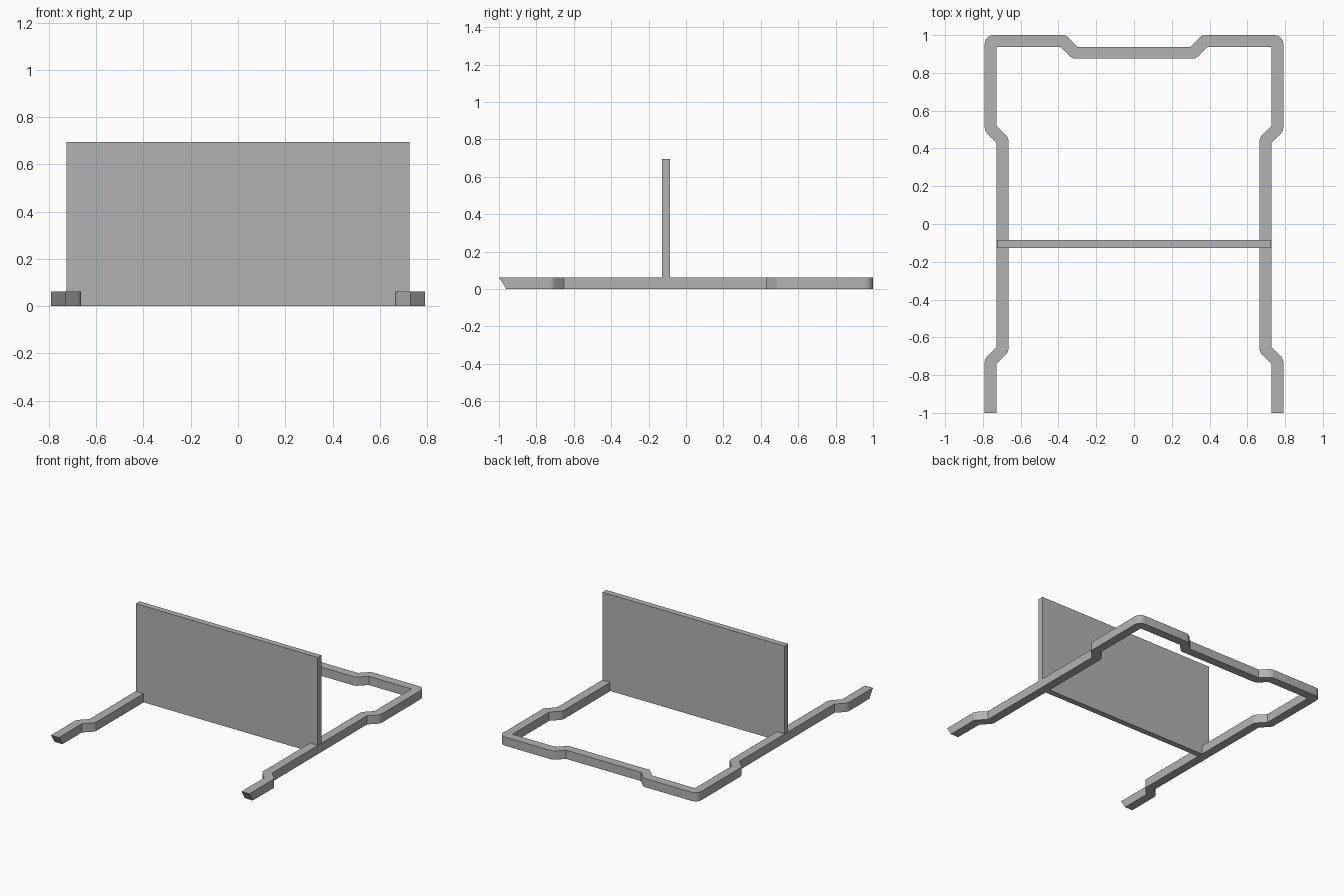
import bpy, bmesh, math
from mathutils import Vector, Matrix

if "Cube" in bpy.data.objects:
    bpy.data.objects.remove(bpy.data.objects["Cube"], do_unlink=True)

BAR = 0.063        # width and height of the square bar
FILLET = 0.75 * BAR
END_SLANT = 0.04   # how far the bar tips are undercut

grey = bpy.data.materials.new("neutral_grey")
grey.use_nodes = True
colour = (0.45, 0.45, 0.45, 1.0)
grey.diffuse_color = colour
grey.node_tree.nodes["Principled BSDF"].inputs["Base Color"].default_value = colour


def make_object(name, bm):
    bmesh.ops.recalc_face_normals(bm, faces=bm.faces)
    mesh = bpy.data.meshes.new(name)
    bm.to_mesh(mesh)
    bm.free()
    mesh.materials.append(grey)
    obj = bpy.data.objects.new(name, mesh)
    bpy.context.collection.objects.link(obj)
    return obj


def corner_points(prev, here, after, side):
    """Edge of the bar at one bend: rounded where convex, sharp where concave."""
    d1, d2 = (here - prev).normalized(), (after - here).normalized()
    n1, n2 = (Vector((-d.y, d.x)) * side for d in (d1, d2))
    miter = (n1 + n2) / (1 + n1.dot(n2))
    tip = here + miter * BAR / 2
    turn = math.atan2(d1.cross(d2), d1.dot(d2))
    if turn * side > 0:
        return [tip]
    centre = tip - miter * FILLET
    steps = 6
    return [centre + Matrix.Rotation(turn * i / steps, 2) @ n1 * FILLET
            for i in range(steps + 1)]


# Bent bar frame: centre line of one half, from the front tip to the back notch
half = [Vector(p) for p in (
    (-0.759, -1.0), (-0.759, -0.727), (-0.696, -0.664), (-0.696, 0.443),
    (-0.759, 0.506), (-0.759, 0.9685), (-0.374, 0.9685), (-0.312, 0.9065))]
path = half + [Vector((-p.x, p.y)) for p in reversed(half)]


def edge(side):
    across = Vector((-side * BAR / 2, 0))
    points = [path[0] + across]
    for a, b, c in zip(path, path[1:], path[2:]):
        points += corner_points(a, b, c, side)
    return points + [path[-1] - across]


outline = edge(1) + edge(-1)[::-1]
bm = bmesh.new()
bottom = bm.faces.new([bm.verts.new((p.x, p.y, 0)) for p in outline])
extruded = bmesh.ops.extrude_face_region(bm, geom=[bottom], use_keep_orig=True)
top_verts = [v for v in extruded["geom"] if isinstance(v, bmesh.types.BMVert)]
bmesh.ops.translate(bm, verts=top_verts, vec=(0, 0, BAR))
# Undercut front tips
for v in bm.verts:
    if v.co.y < -0.99 and v.co.z < BAR / 2:
        v.co.y += END_SLANT
frame = make_object("bent_bar_frame", bm)
bpy.context.view_layer.objects.active = frame
frame.select_set(True)
bpy.ops.object.shade_smooth_by_angle(angle=math.radians(25))
frame.select_set(False)

# Upright panel standing across the frame
bm = bmesh.new()
bmesh.ops.create_cube(bm, size=1.0)
bmesh.ops.scale(bm, vec=(1.45, 0.042, 0.695), verts=bm.verts)
bmesh.ops.translate(bm, vec=(0, -0.107, 0.3485), verts=bm.verts)
make_object("upright_panel", bm)
